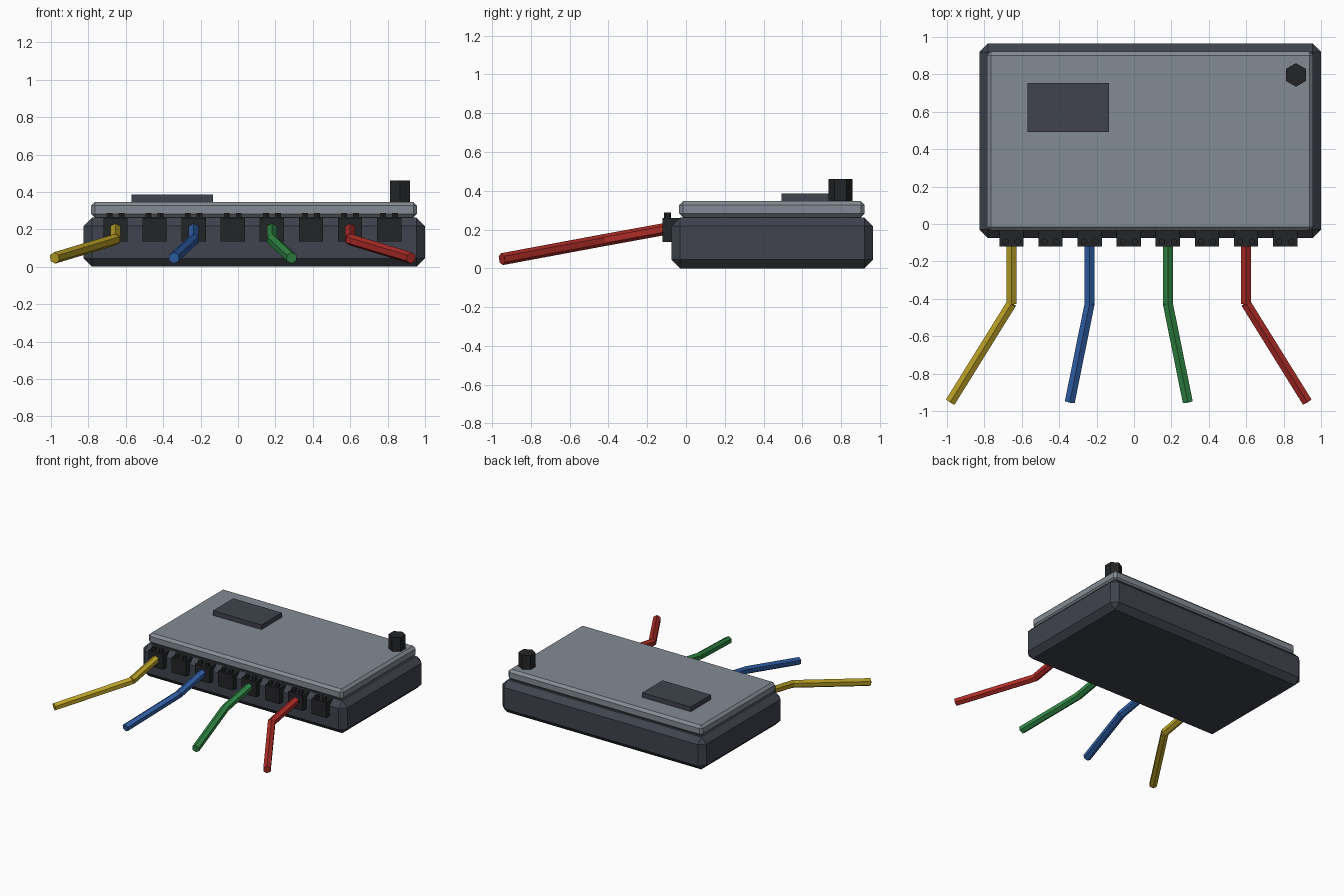
import bpy
from mathutils import Vector

if "Cube" in bpy.data.objects:
    bpy.data.objects.remove(bpy.data.objects["Cube"])


def mat(name, rgb):
    m = bpy.data.materials.new(name)
    m.diffuse_color = (*rgb, 1)
    m.use_nodes = True
    m.node_tree.nodes["Principled BSDF"].inputs["Base Color"].default_value = m.diffuse_color
    return m


CASE = mat("case_grey", (0.05, 0.057, 0.075))
LID = mat("lid_grey", (0.23, 0.26, 0.30))
BLACK = mat("black_plastic", (0.017, 0.018, 0.02))


def box(name, x, y, z, material, bevel=0):
    """Box from (min, max) ranges, with an optional chamfer."""
    r = (x, y, z)
    bpy.ops.mesh.primitive_cube_add(size=1, location=[(a + b) / 2 for a, b in r])
    o = bpy.context.object
    o.name = name
    o.scale = [b - a for a, b in r]
    bpy.ops.object.transform_apply(location=False, rotation=False, scale=True)
    o.data.materials.append(material)
    if bevel:
        m = o.modifiers.new("chamfer", 'BEVEL')
        m.width = bevel
        m.segments = 1
    return o


def hex_rod(name, a, b, radius, material):
    """Six-sided rod between two points, one ridge facing up."""
    a, b = Vector(a), Vector(b)
    d = b - a
    bpy.ops.mesh.primitive_cylinder_add(vertices=6, radius=radius, depth=d.length,
                                        location=(a + b) / 2)
    o = bpy.context.object
    o.name = name
    if abs(d.x) + abs(d.y) > 1e-5:
        o.rotation_euler = d.to_track_quat('Z', 'Y').to_euler()
    o.data.materials.append(material)
    return o


# Enclosure, lid, display panel and antenna stub
box("enclosure", (-0.826, 1.0), (-0.075, 0.965), (0, 0.262), CASE, 0.045)
box("lid", (-0.785, 0.957), (-0.035, 0.922), (0.262, 0.347), LID, 0.02)
box("display_panel", (-0.57, -0.135), (0.493, 0.753), (0.335, 0.385), CASE)
hex_rod("antenna_stub", (0.866, 0.797, 0.33), (0.866, 0.797, 0.46), 0.063, BLACK)

# Row of eight screw terminals along the front
terminal_x = [-0.655 + 0.209 * i for i in range(8)]
for i, x in enumerate(terminal_x):
    box(f"terminal_{i + 1}", (x - 0.065, x + 0.065), (-0.12, -0.03), (0.135, 0.26), BLACK)
    for side in (-1, 1):
        sx = x + side * 0.032
        hex_rod(f"terminal_screw_{i + 1}", (sx, -0.095, 0.24), (sx, -0.095, 0.287), 0.018, BLACK)

# Four bent wires leaving every other terminal
wires = [("yellow", (0.50, 0.36, 0.02), -0.326), ("blue", (0.03, 0.12, 0.40), -0.106),
         ("green", (0.03, 0.25, 0.06), 0.106), ("red", (0.42, 0.025, 0.02), 0.326)]
for i, (colour, rgb, spread) in enumerate(wires):
    x = terminal_x[2 * i]
    m = mat(colour + "_wire", rgb)
    bend = (x, -0.425, 0.145)
    hex_rod(colour + "_wire_inner", (x, -0.09, 0.206), bend, 0.031, m)
    hex_rod(colour + "_wire_outer", bend, (x + spread, -0.95, 0.047), 0.031, m)
